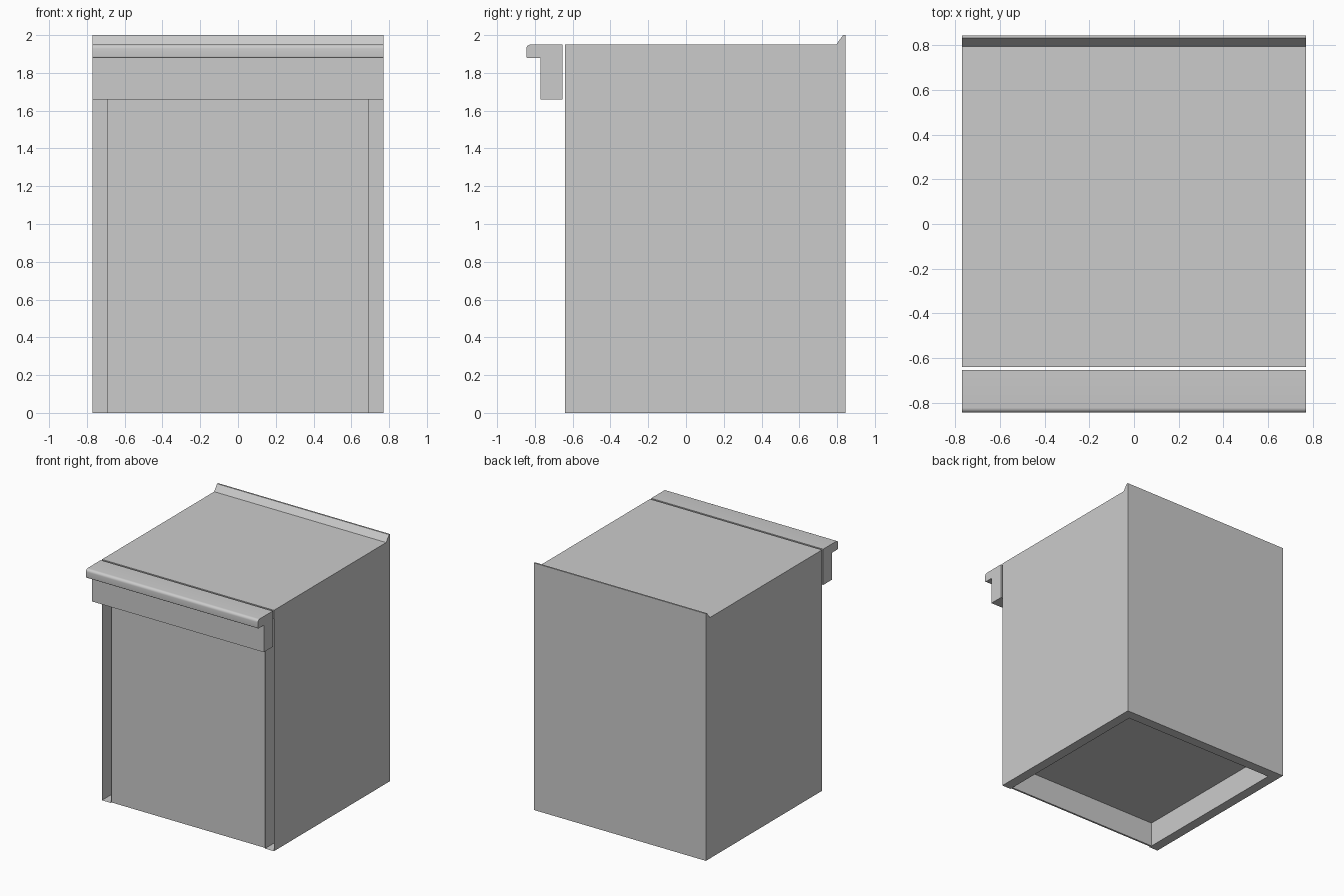
import bpy, bmesh, math

if "Cube" in bpy.data.objects:
    bpy.data.objects.remove(bpy.data.objects["Cube"])

def finish(name, bm, smooth=False):
    bmesh.ops.recalc_face_normals(bm, faces=bm.faces)
    me = bpy.data.meshes.new(name)
    bm.to_mesh(me)
    bm.free()
    ob = bpy.data.objects.new(name, me)
    bpy.context.collection.objects.link(ob)
    if smooth:
        bpy.context.view_layer.objects.active = ob
        ob.select_set(True)
        bpy.ops.object.shade_smooth_by_angle(angle=math.radians(30))
        ob.select_set(False)
    return ob

def box(name, x0, x1, y0, y1, z0, z1, open_front=False):
    bm = bmesh.new()
    bmesh.ops.create_cube(bm, size=1)
    for v in bm.verts:
        v.co = (x1 if v.co.x > 0 else x0,
                y1 if v.co.y > 0 else y0,
                z1 if v.co.z > 0 else z0)
    if open_front:
        front = [f for f in bm.faces if all(abs(v.co.y - y0) < 1e-5 for v in f.verts)]
        bmesh.ops.delete(bm, geom=front, context='FACES_ONLY')
    return finish(name, bm)

def extrude_profile(name, pts, half_width, smooth=False):
    # y-z profile swept across the full width
    bm = bmesh.new()
    face = bm.faces.new([bm.verts.new((-half_width, y, z)) for y, z in pts])
    ext = bmesh.ops.extrude_face_region(bm, geom=[face], use_keep_orig=True)
    verts = [g for g in ext['geom'] if isinstance(g, bmesh.types.BMVert)]
    bmesh.ops.translate(bm, verts=verts, vec=(2 * half_width, 0, 0))
    return finish(name, bm, smooth)

def arc(cy, cz, r, a0, a1, n=6):
    return [(cy + r * math.cos(math.radians(a0 + (a1 - a0) * i / n)),
             cz + r * math.sin(math.radians(a0 + (a1 - a0) * i / n))) for i in range(n + 1)]

W, IN = 0.77, 0.69               # outer and inner half width
FRONT, BACK = -0.64, 0.845
UNDER, TOP = 1.878, 1.95         # worktop underside and surface

# Hollow side panels, open at the front edge
box("side_panel_right", IN, W, FRONT, BACK, 0, UNDER, open_front=True)
box("side_panel_left", -W, -IN, FRONT, BACK, 0, UNDER, open_front=True)

# Back panel, closed cabinet body with raised floor, plinth board
box("back_panel", -IN, IN, 0.765, BACK, 0, UNDER)
box("cabinet_body", -IN, IN, -0.63, 0.765, 0.2, UNDER)
box("plinth_board", -IN, IN, -0.63, -0.615, 0, 0.2)

# Worktop with raised splash lip along the back
extrude_profile("worktop", [(FRONT, UNDER), (BACK, UNDER), (BACK, 2.0), (0.832, 2.0),
                            (0.795, TOP), (FRONT, TOP)], W)

# Separate front strip of worktop with rounded nose
nose = arc(-0.823, TOP - 0.022, 0.022, 90, 180) + arc(-0.835, UNDER + 0.01, 0.01, 180, 270)
extrude_profile("worktop_front_strip", [(-0.655, UNDER), (-0.655, TOP)] + nose, W, smooth=True)

# Drawer front and the rail behind it
box("drawer_front", -W, W, -0.77, -0.695, 1.66, UNDER)
box("drawer_rail", -W, W, -0.695, -0.655, 1.66, UNDER)
